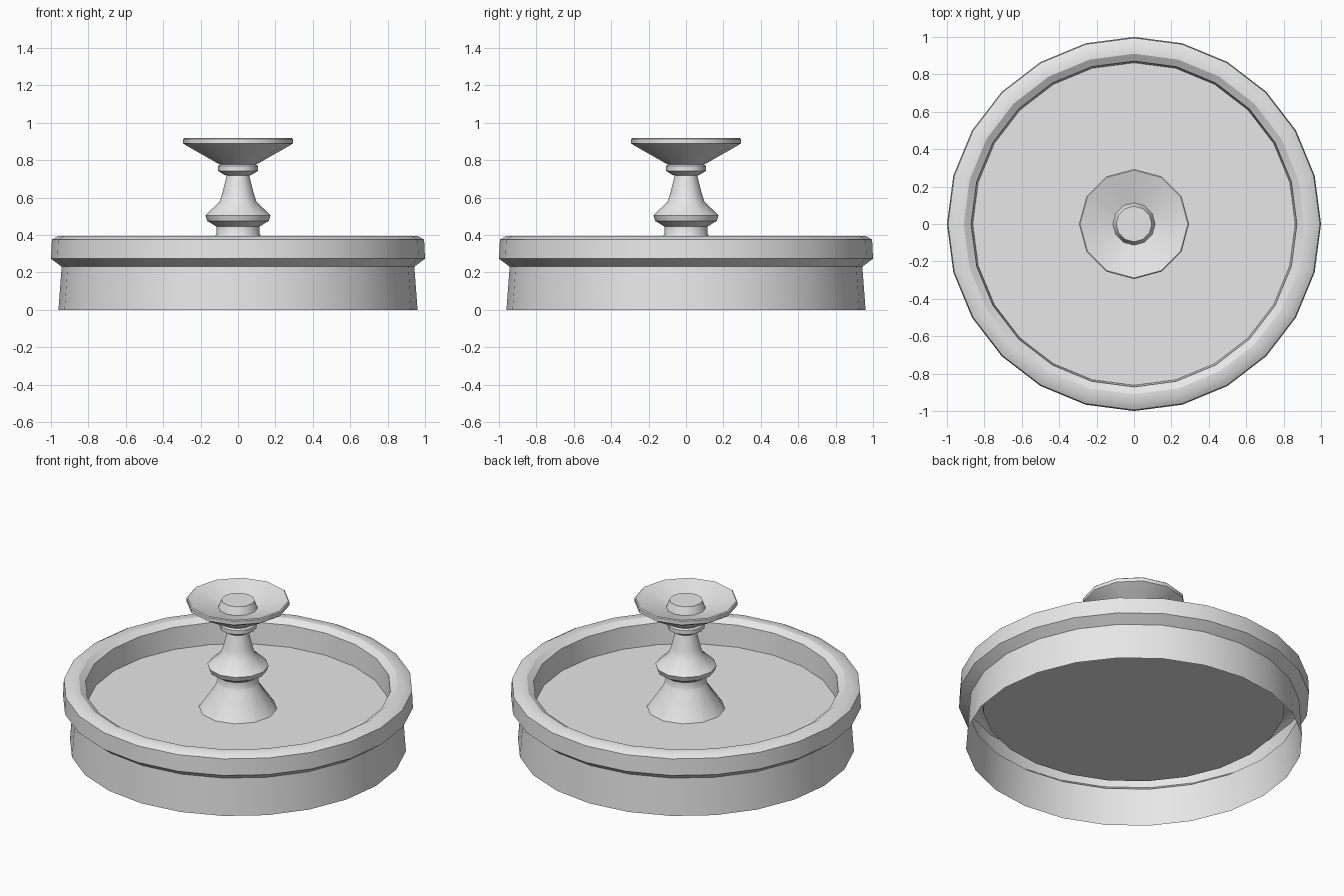
import bpy
import bmesh
from math import sin, cos, pi, radians

cube = bpy.data.objects.get("Cube")
if cube:
    bpy.data.objects.remove(cube, do_unlink=True)

# Pale stone material
stone = bpy.data.materials.new("pale_grey_stone")
stone.use_nodes = True
colour = (0.8, 0.8, 0.8, 1.0)
stone.diffuse_color = colour
stone.node_tree.nodes["Principled BSDF"].inputs["Base Color"].default_value = colour


def turned(name, profile, sides):
    """Revolve a (radius, height) profile, closing its last ring with a cap."""
    bm = bmesh.new()
    rings = []
    for r, z in profile:
        rings.append([bm.verts.new((r * cos(2 * pi * i / sides),
                                    r * sin(2 * pi * i / sides), z))
                      for i in range(sides)])
    for low, high in zip(rings, rings[1:]):
        for i in range(sides):
            j = (i + 1) % sides
            bm.faces.new((low[i], low[j], high[j], high[i]))
    bm.faces.new(rings[-1])
    mesh = bpy.data.meshes.new(name)
    bm.to_mesh(mesh)
    bm.free()
    mesh.materials.append(stone)
    obj = bpy.data.objects.new(name, mesh)
    bpy.context.collection.objects.link(obj)
    bpy.ops.object.select_all(action='DESELECT')
    obj.select_set(True)
    bpy.context.view_layer.objects.active = obj
    bpy.ops.object.shade_smooth_by_angle(angle=radians(31))
    return obj


FLOOR = 0.236

# Basin: open-bottomed outer wall, moulded rim, inner wall and floor
turned("basin", [
    (0.96, 0), (0.943, 0.23), (1.0, 0.273), (0.995, 0.375),
    (0.96, 0.395), (0.91, 0.395), (0.871, 0.37), (0.862, FLOOR),
], 24)

# Pedestal: flared foot, neck, bulb, tapering stem and collar
turned("pedestal", [
    (0.223, FLOOR), (0.132, 0.37), (0.122, 0.395), (0.116, 0.405),
    (0.116, 0.445), (0.165, 0.475), (0.175, 0.505), (0.165, 0.515),
    (0.1, 0.575), (0.085, 0.62), (0.06, 0.717), (0.075, 0.722),
    (0.106, 0.742), (0.106, 0.768), (0.095, 0.777),
], 12)

# Upper dish: sloped underside, thin lip, shallow bowl and raised hub
turned("upper_dish", [
    (0.095, 0.775), (0.28, 0.88), (0.294, 0.89), (0.294, 0.912),
    (0.288, 0.917), (0.25, 0.906), (0.113, 0.865), (0.095, 0.912),
], 12)
